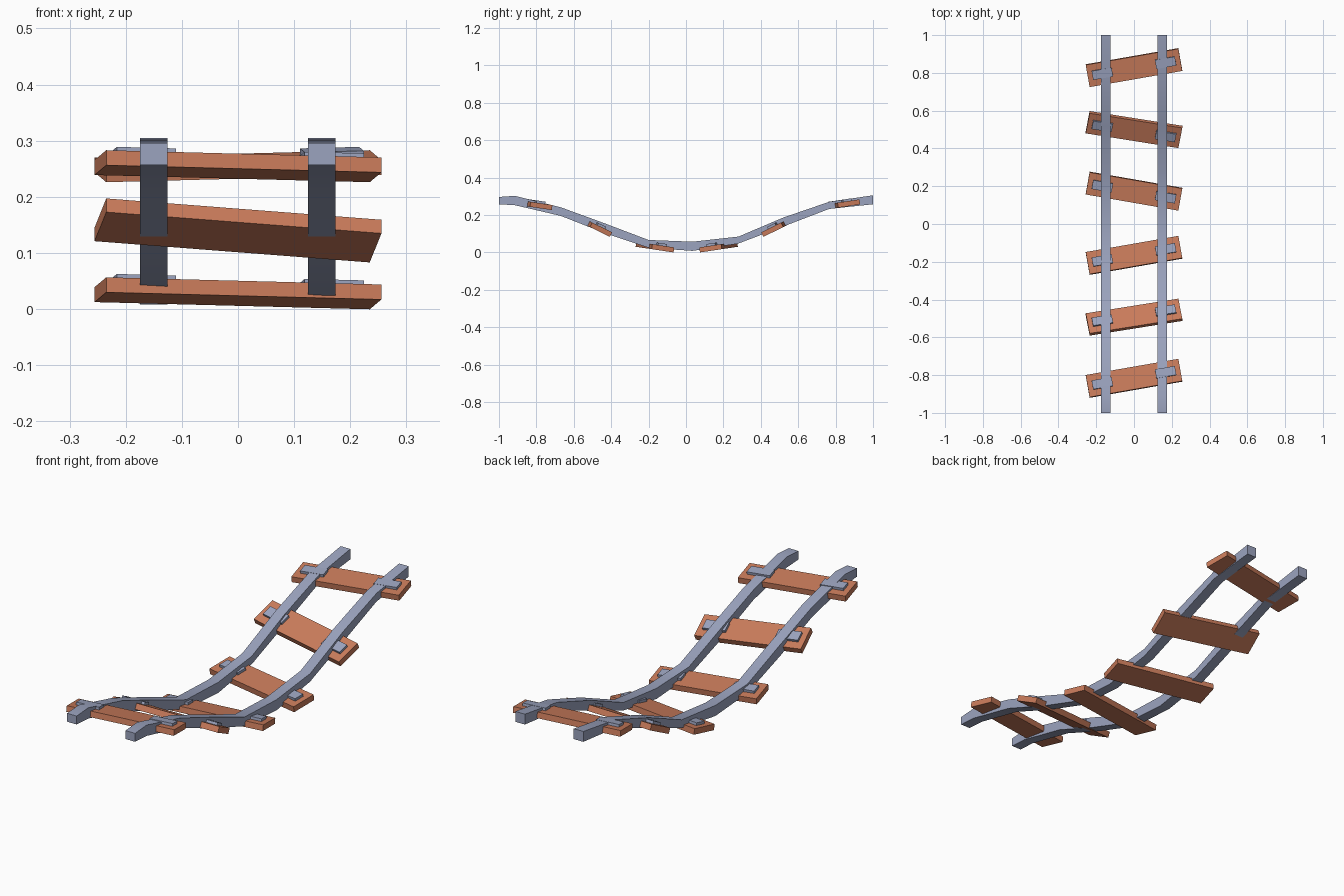
import bpy, bmesh, math
from mathutils import Matrix, Vector

if "Cube" in bpy.data.objects:
    bpy.data.objects.remove(bpy.data.objects["Cube"])


def material(name, colour):
    m = bpy.data.materials.new(name)
    m.diffuse_color = (*colour, 1)
    m.use_nodes = True
    m.node_tree.nodes["Principled BSDF"].inputs["Base Color"].default_value = m.diffuse_color
    return m


WOOD = material("rust_wood", (0.59, 0.20, 0.105))
STEEL = material("blue_grey_steel", (0.33, 0.37, 0.52))


def finish(name, bm, mat):
    bmesh.ops.recalc_face_normals(bm, faces=bm.faces)
    mesh = bpy.data.meshes.new(name)
    bm.to_mesh(mesh)
    bm.free()
    mesh.materials.append(mat)
    ob = bpy.data.objects.new(name, mesh)
    bpy.context.collection.objects.link(ob)
    return ob


def box(name, size, matrix, mat):
    bm = bmesh.new()
    bmesh.ops.create_cube(bm, size=1, matrix=matrix @ Matrix.Diagonal((*size, 1)))
    return finish(name, bm, mat)


# Rail side profile: y, bottom z, top z
PROFILE = [(-1, 0.257, 0.296), (-0.915, 0.252, 0.302), (-0.67, 0.195, 0.241),
           (-0.44, 0.105, 0.157), (-0.2, 0.024, 0.066), (0.035, 0.008, 0.057),
           (0.28, 0.047, 0.084), (0.52, 0.138, 0.186), (0.765, 0.232, 0.27),
           (1, 0.257, 0.305)]


def rail(name, cx, w=0.049):
    bm = bmesh.new()
    rings = [[bm.verts.new((cx + dx * w / 2, y, z)) for dx, z in
              ((-1, lo), (1, lo), (1, hi), (-1, hi))] for y, lo, hi in PROFILE]
    for a, b in zip(rings, rings[1:]):
        for i in range(4):
            j = (i + 1) % 4
            bm.faces.new((a[i], a[j], b[j], b[i]))
    bm.faces.new(rings[0])
    bm.faces.new(rings[-1])
    ob = finish(name, bm, STEEL)
    bpy.ops.object.select_all(action='DESELECT')
    ob.select_set(True)
    bpy.context.view_layer.objects.active = ob
    bpy.ops.object.shade_smooth_by_angle(angle=math.radians(35))


rail("left_rail", -0.15)
rail("right_rail", 0.149)

# Sleepers with a fastening plate at each end: y, z, slope, yaw
SLEEPERS = [(-0.817, 0.2545, -8.5, 10), (-0.493, 0.14, -26, 10),
            (-0.166, 0.028, -8.5, 10), (0.174, 0.028, 8.5, -10),
            (0.5, 0.14, 26, -10), (0.828, 0.2545, 8.5, 10)]
THICK = 0.027
for n, (y, z, slope, yaw) in enumerate(SLEEPERS, 1):
    m = (Matrix.Translation((0, y, z)) @ Matrix.Rotation(math.radians(slope), 4, 'X')
         @ Matrix.Rotation(math.radians(yaw), 4, 'Z'))
    box(f"sleeper_{n}", (0.498, 0.12, THICK), m, WOOD)
    for side, s in (("left", -1), ("right", 1)):
        off = Matrix.Translation((s * 0.17, 0, THICK / 2 + 0.003))
        box(f"{side}_plate_{n}", (0.107, 0.048, 0.018), m @ off, STEEL)
